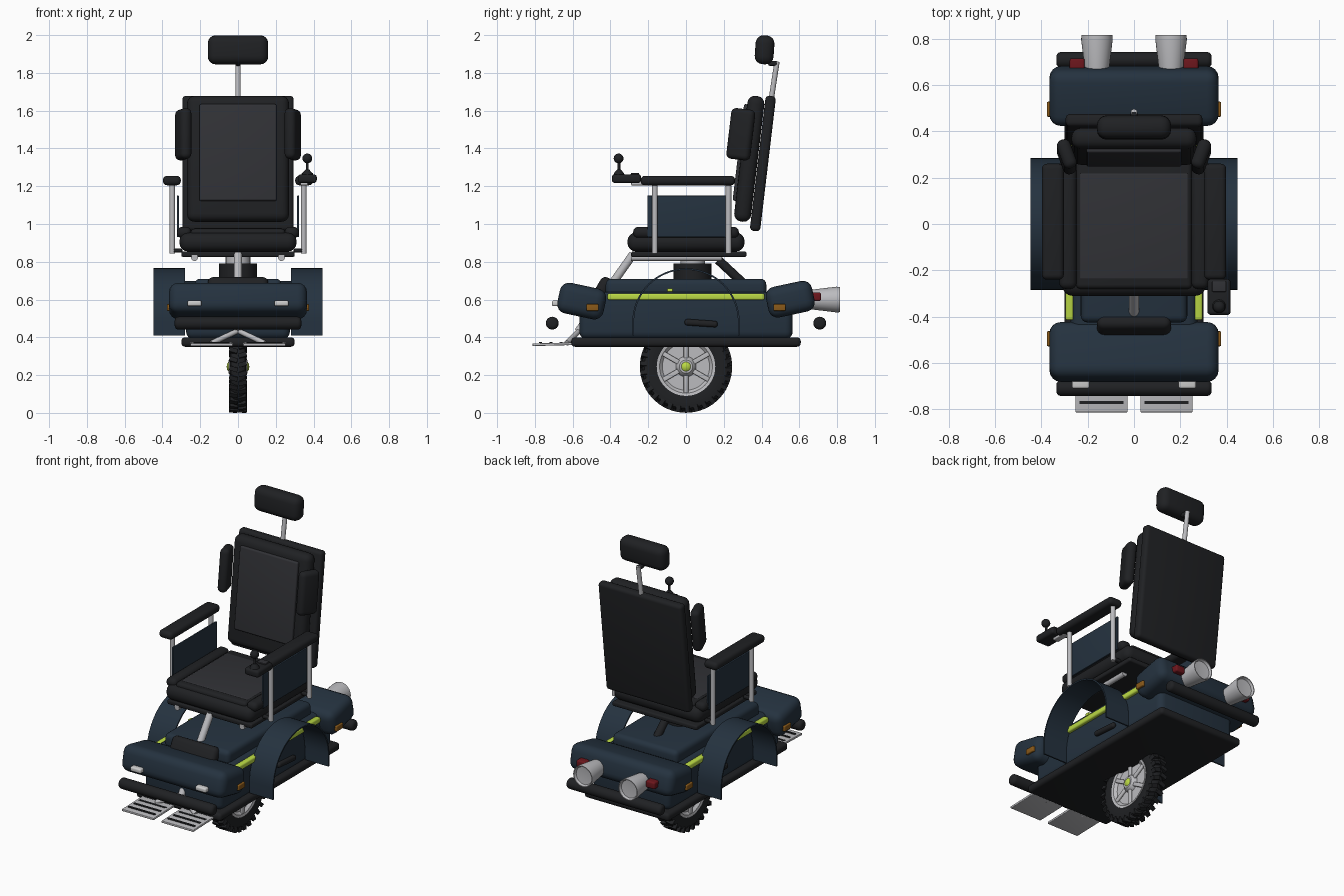
import bpy, bmesh, math
from mathutils import Matrix, Vector

if "Cube" in bpy.data.objects:
    bpy.data.objects.remove(bpy.data.objects["Cube"])


def mat(name, c):
    m = bpy.data.materials.new(name)
    m.diffuse_color = (*c, 1)
    m.use_nodes = True
    m.node_tree.nodes["Principled BSDF"].inputs["Base Color"].default_value = m.diffuse_color
    return m


NAVY = mat("navy", (.018, .032, .05))
BLACK = mat("black", (.014, .015, .017))
PANEL = mat("panel", (.03, .031, .036))
LIME = mat("lime", (.5, .7, .06))
SILVER = mat("silver", (.5, .5, .52))
WHITE = mat("lamp_white", (.8, .8, .8))
AMBER = mat("amber", (.25, .1, .01))
RED = mat("red", (.15, .008, .012))


def finish(name, bm, m):
    bmesh.ops.recalc_face_normals(bm, faces=bm.faces)
    me = bpy.data.meshes.new(name)
    bm.to_mesh(me)
    bm.free()
    ob = bpy.data.objects.new(name, me)
    bpy.context.collection.objects.link(ob)
    me.materials.append(m)
    return ob


def box(name, c, size, m, r=.01, rx=0, rz=0):
    """Rounded box, tilted about x by rx and about z by rz (degrees)."""
    bm = bmesh.new()
    bmesh.ops.create_cube(bm, size=1, matrix=Matrix.Diagonal((*size, 1)))
    if r:
        bmesh.ops.bevel(bm, geom=bm.edges[:], offset=min(r, min(size) * .48),
                        segments=4, profile=.5, affect='EDGES')
    bm.transform(Matrix.Translation(c) @ Matrix.Rotation(math.radians(rx), 4, 'X')
                 @ Matrix.Rotation(math.radians(rz), 4, 'Z'))
    return finish(name, bm, m)


def lathe(name, prof, c, axis, m, n=48):
    """Revolve (radius, height) points around an axis through c."""
    bm = bmesh.new()
    vs = [bm.verts.new((r, 0, h)) for r, h in prof]
    es = [bm.edges.new(p) for p in zip(vs, vs[1:])]
    bmesh.ops.spin(bm, geom=vs + es, cent=(0, 0, 0), axis=(0, 0, 1), angle=math.tau, steps=n)
    bmesh.ops.remove_doubles(bm, verts=bm.verts, dist=1e-5)
    q = Vector((0, 0, 1)).rotation_difference(Vector(axis))
    bm.transform(Matrix.Translation(c) @ q.to_matrix().to_4x4())
    return finish(name, bm, m)


def tube(name, a, b, r, m, round_end=0):
    a, b = Vector(a), Vector(b)
    L, e = (b - a).length, round_end
    prof = [(0, 0), (r, 0), (r, L), (0, L)]
    if e:
        arc = [(r - e + e * math.sin(t * math.pi / 8), e - e * math.cos(t * math.pi / 8)) for t in range(5)]
        prof = [(0, 0)] + arc + [(x, L - h) for x, h in reversed(arc)] + [(0, L)]
    return lathe(name, prof, a, b - a, m, 24)


def prism(name, pts, x0, x1, m):
    """Extrude a (y, z) outline along x."""
    bm = bmesh.new()
    f = bm.faces.new([bm.verts.new((x0, y, z)) for y, z in pts])
    ex = bmesh.ops.extrude_face_region(bm, geom=[f])
    bmesh.ops.translate(bm, vec=(x1 - x0, 0, 0), verts=[v for v in ex['geom'] if isinstance(v, bmesh.types.BMVert)])
    return finish(name, bm, m)


# Wheel: tyre, tread lugs, dished rim, spokes, hub caps
WC = (0, 0, .245)
lathe("tyre", [(.15, -.036), (.19, -.044), (.22, -.038), (.231, -.02), (.234, 0), (.231, .02),
               (.22, .038), (.19, .044), (.15, .036), (.15, -.036)], WC, (1, 0, 0), BLACK, 64)
bm = bmesh.new()
for i in range(30):
    for s in (-1, 1):
        a = math.tau * (i + s * .25) / 30
        bmesh.ops.create_cube(bm, size=1, matrix=Matrix.Translation(WC) @ Matrix.Rotation(a, 4, 'X')
                              @ Matrix.Translation((s * .024, 0, .227)) @ Matrix.Rotation(s * .3, 4, 'Z')
                              @ Matrix.Diagonal((.044, .024, .034, 1)))
finish("tyre_lugs", bm, BLACK)
lathe("rim", [(0, -.022), (.125, -.022), (.14, -.038), (.155, -.041), (.155, .041), (.14, .038),
              (.125, .022), (0, .022)], WC, (1, 0, 0), SILVER)
for s in (-1, 1):
    lathe("hub", [(0, .05), (.035, .05), (.05, .035), (.055, .02)], WC, (s, 0, 0), SILVER, 32)
    lathe("hub_cap", [(0, .06), (.016, .058), (.025, .05), (.025, .04)], WC, (s, 0, 0), LIME, 24)
    for i in range(6):
        a = math.tau * i / 6
        o = box("wheel_spoke", (0, 0, 0), (.014, .026, .1), SILVER, .005)
        o.matrix_world = (Matrix.Translation(WC) @ Matrix.Rotation(a, 4, 'X')
                          @ Matrix.Translation((s * .031, 0, .09)))

# Chassis body
box("base_plate", (0, 0, .375), (.6, 1.215, .05), BLACK, .02)
box("body", (0, 0, .515), (.55, 1.13, .25), NAVY, .04)
box("top_deck", (0, 0, .66), (.46, .85, .1), NAVY, .03)
for s in (-1, 1):
    box("side_stripe", (s * .278, 0, .615), (.036, .83, .036), LIME, .01)
    box("side_clip", (s * .275, -.085, .65), (.02, .03, .018), LIME, .004)
    box("side_handle", (s * .285, .08, .475), (.03, .175, .034), BLACK, .015, rx=-4)
    # Wheel-arch fender
    arch = [(.284 * math.cos(t * math.pi / 32), .482 + .284 * math.sin(t * math.pi / 32)) for t in range(33)]
    inner = [(.275 * math.cos(t * math.pi / 32), .482 + .275 * math.sin(t * math.pi / 32)) for t in range(33)]
    outline = [(.284, .41)] + arch + [(-.284, .41), (-.275, .41)] + inner[::-1] + [(.275, .41)]
    prism("fender", outline, s * .28, s * .447, NAVY)

# Front and rear pods with lamps and bumpers
for e, label in ((-1, "front"), (1, "rear")):
    box(label + "_pod", (0, e * .552, .592 if e < 0 else .602), (.73, .25, .165), NAVY, .05, rx=e * 12)
    tube(label + "_bumper", (-.335, e * .708, .475), (.335, e * .708, .475), .034, BLACK, .02)
    for s in (-1, 1):
        box(label + "_marker", (s * .365, e * .495, .558), (.022, .065, .036), AMBER, .006)
for s in (-1, 1):
    box("headlight", (s * .23, -.685, .58), (.076, .05, .03), WHITE, .01)
    box("tail_light", (s * .245, .685, .615), (.065, .06, .045), RED, .01)
    lathe("exhaust_nozzle", [(0, 0), (.052, 0), (.068, .13), (.067, .15), (.062, .15), (.056, .135), (0, .13)],
          (s * .16, .665, .6), (0, 1, 0), SILVER, 32)

# Pedestal and seat frame
tube("pedestal", (0, .035, .69), (0, .035, .79), .1, BLACK)
tube("pedestal_neck", (0, .035, .78), (0, .035, .84), .065, SILVER)
tube("rear_brace", (0, .31, .68), (0, .17, .81), .024, BLACK)
for s in (-1, 1):
    tube("seat_rail", (s * .23, -.29, .822), (s * .23, .19, .822), .018, SILVER)
box("seat_plate", (0, .015, .84), (.6, .61, .03), BLACK, .01)

# Leg support and foot plates
tube("leg_tube", (0, -.28, .84), (0, -.57, .43), .022, SILVER)
box("calf_pad", (0, -.435, .665), (.32, .07, .11), BLACK, .03, rx=-30)
for s in (-1, 1):
    tube("leg_fork", (0, -.565, .435), (s * .14, -.63, .37), .014, SILVER)
    box("foot_plate", (s * .14, -.685, .364), (.225, .255, .014), SILVER, .004, rx=1.5)
    for i in range(4):
        box("foot_grip", (s * .14, -.77 + i * .055, .372), (.19, .014, .005), BLACK, 0, rx=1.5)

# Seat cushions
box("seat_cushion", (0, 0, .905), (.62, .62, .1), BLACK, .045)
box("seat_upper", (0, 0, .95), (.5, .56, .05), BLACK, .02)
box("seat_panel", (0, -.01, .968), (.47, .46, .02), PANEL, .008)
for s in (-1, 1):
    box("seat_bolster", (s * .285, 0, .955), (.075, .56, .06), BLACK, .028)

# Backrest, leaning back
T = -6.8
box("back_shell", (0, .407, 1.32), (.59, .055, .72), BLACK, .02, rx=T)
box("back_cushion", (0, .335, 1.345), (.54, .09, .67), BLACK, .04, rx=T)
box("back_panel", (0, .292, 1.378), (.41, .03, .515), PANEL, .01, rx=T)
for s in (-1, 1):
    box("back_bolster", (s * .29, .29, 1.475), (.06, .13, .27), BLACK, .027, rx=T, rz=-s * 20)
tube("headrest_post", (0, .445, 1.62), (0, .482, 1.86), .014, SILVER)
box("headrest_link", (0, .46, 1.85), (.03, .05, .025), BLACK, .008)
box("headrest", (0, .416, 1.922), (.32, .1, .153), BLACK, .042, rx=-4)

# Armrests
for s in (-1, 1):
    box("arm_pad", (s * .35, .01, 1.23), (.095, .5, .05), BLACK, .022)
    box("arm_side_panel", (s * .318, .015, 1.04), (.012, .44, .22), NAVY, .004)
    for y in (-.165, .225):
        tube("arm_post", (s * .348, y, .845), (s * .348, y, 1.215), .015, SILVER)
        box("arm_bracket", (s * .325, y, .86), (.06, .025, .02), BLACK, .006)

# Joystick control on the right arm
box("control_bracket", (.35, -.24, 1.212), (.04, .1, .016), SILVER, .005)
box("control_box", (.367, -.315, 1.24), (.1, .155, .045), BLACK, .015)
box("control_display", (.367, -.27, 1.264), (.06, .045, .012), PANEL, .004)
lathe("joystick_boot", [(.03, 0), (.024, .012), (.01, .028), (0, .03)], (.367, -.355, 1.26), (0, 0, 1), BLACK, 24)
tube("joystick_stem", (.367, -.355, 1.26), (.367, -.355, 1.34), .007, BLACK)
lathe("joystick_ball", [(.026 * math.sin(t * math.pi / 10), -.026 * math.cos(t * math.pi / 10)) for t in range(11)],
      (.367, -.357, 1.347), (0, 0, 1), BLACK, 24)

# Smooth shading with crisp edges
for o in bpy.data.objects:
    o.select_set(True)
    bpy.context.view_layer.objects.active = o
bpy.ops.object.shade_smooth_by_angle(angle=math.radians(35))
